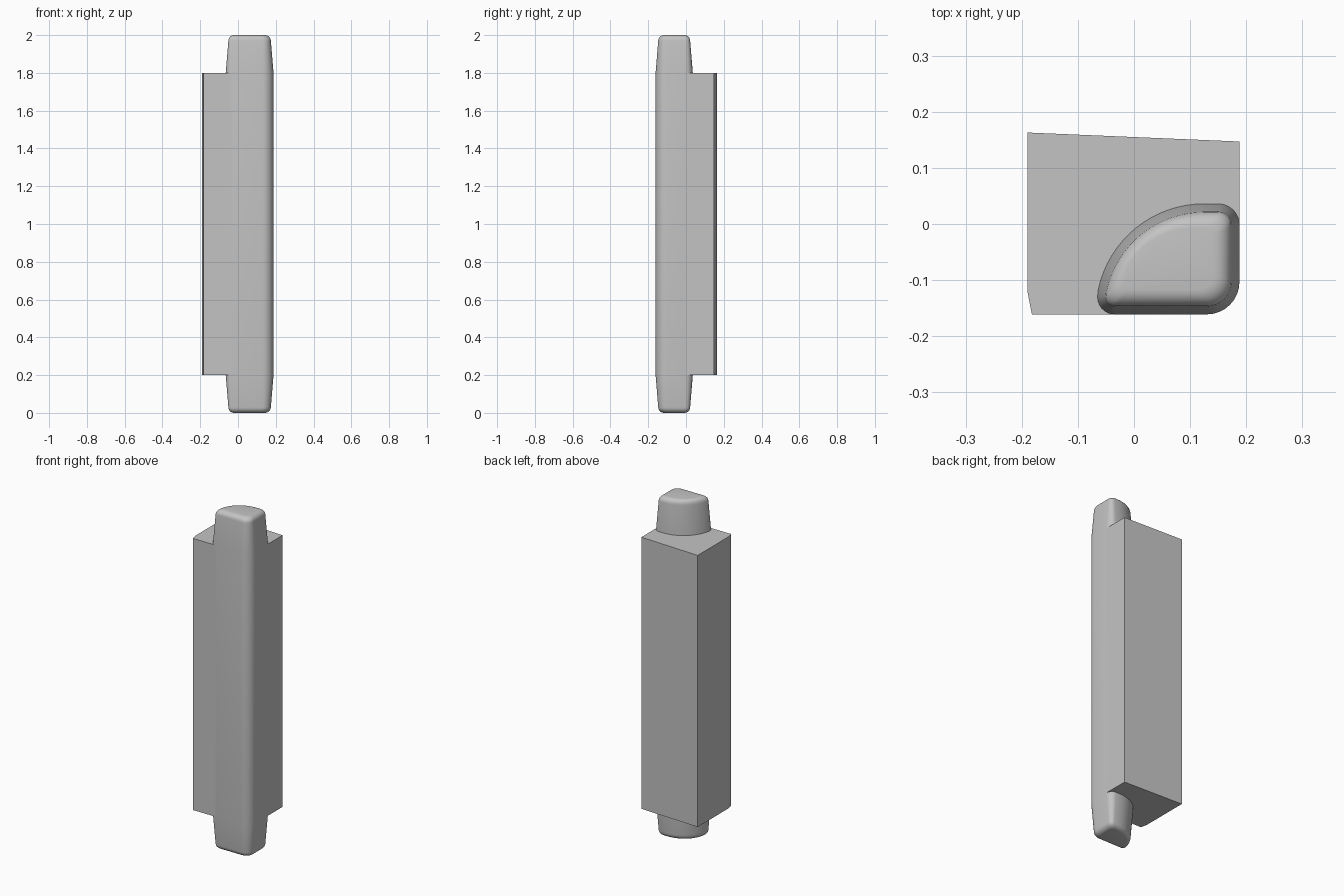
import bpy
import bmesh
from math import cos, sin, pi, radians

if "Cube" in bpy.data.objects:
    bpy.data.objects.remove(bpy.data.objects["Cube"], do_unlink=True)

grey = bpy.data.materials.new("plain_grey")
grey.use_nodes = True
colour = (0.55, 0.55, 0.55, 1)
grey.diffuse_color = colour
grey.node_tree.nodes["Principled BSDF"].inputs["Base Color"].default_value = colour

# Rounded core outline: centre x, centre y, radius, start and end angle
ARCS = [
    (0.130, -0.103, 0.058, -90, 0),
    (0.150, -0.002, 0.038, 0, 86),
    (0.125, -0.157, 0.193, 90, 168),
    (-0.034, -0.130, 0.031, 170, 270),
]
CENTRE = (0.062, -0.062)


def outline(inset, scale_x=1, scale_y=1):
    """Core outline moved inward, then scaled about its middle."""
    points = []
    for cx, cy, r, start, end in ARCS:
        steps = 16 if r > 0.1 else 8
        for i in range(steps + 1):
            a = radians(start + (end - start) * i / steps)
            x, y = cx + (r - inset) * cos(a), cy + (r - inset) * sin(a)
            points.append((CENTRE[0] + (x - CENTRE[0]) * scale_x,
                           CENTRE[1] + (y - CENTRE[1]) * scale_y))
    return points


def loft(name, layers):
    """Skin a stack of (z, outline) layers and close both ends."""
    bm = bmesh.new()
    rings = [[bm.verts.new((x, y, z)) for x, y in pts] for z, pts in layers]
    for low, high in zip(rings, rings[1:]):
        n = len(low)
        for i in range(n):
            j = (i + 1) % n
            bm.faces.new((low[i], low[j], high[j], high[i]))
    bm.faces.new(rings[0][::-1])
    bm.faces.new(rings[-1])
    bmesh.ops.recalc_face_normals(bm, faces=bm.faces)
    mesh = bpy.data.meshes.new(name)
    bm.to_mesh(mesh)
    bm.free()
    mesh.materials.append(grey)
    obj = bpy.data.objects.new(name, mesh)
    bpy.context.collection.objects.link(obj)
    return obj


# Core: straight shaft with tapered, rounded ends
ROUND = 0.03
lower = []
for i in range(7):
    a = pi / 2 * i / 6
    lower.append((ROUND * (1 - cos(a)),
                  outline(0.014, 1 - 0.27 * (1 - sin(a)), 1 - 0.35 * (1 - sin(a)))))
lower.append((0.2, outline(0)))
upper = [(2 - z, pts) for z, pts in reversed(lower)]
core = loft("rounded_core", lower + upper)

bpy.ops.object.select_all(action='DESELECT')
core.select_set(True)
bpy.context.view_layer.objects.active = core
bpy.ops.object.shade_smooth_by_angle(angle=radians(35))

# Block: sloped back, clipped corner, and a notch that holds the core
block_outline = [
    (-0.19, 0.163), (-0.19, -0.12), (-0.182, -0.161), (0, -0.161),
    (0, -0.1), (0.12, -0.02), (0.188, -0.02), (0.188, 0.147),
]
loft("square_block", [(0.2, block_outline), (1.8, block_outline)])
